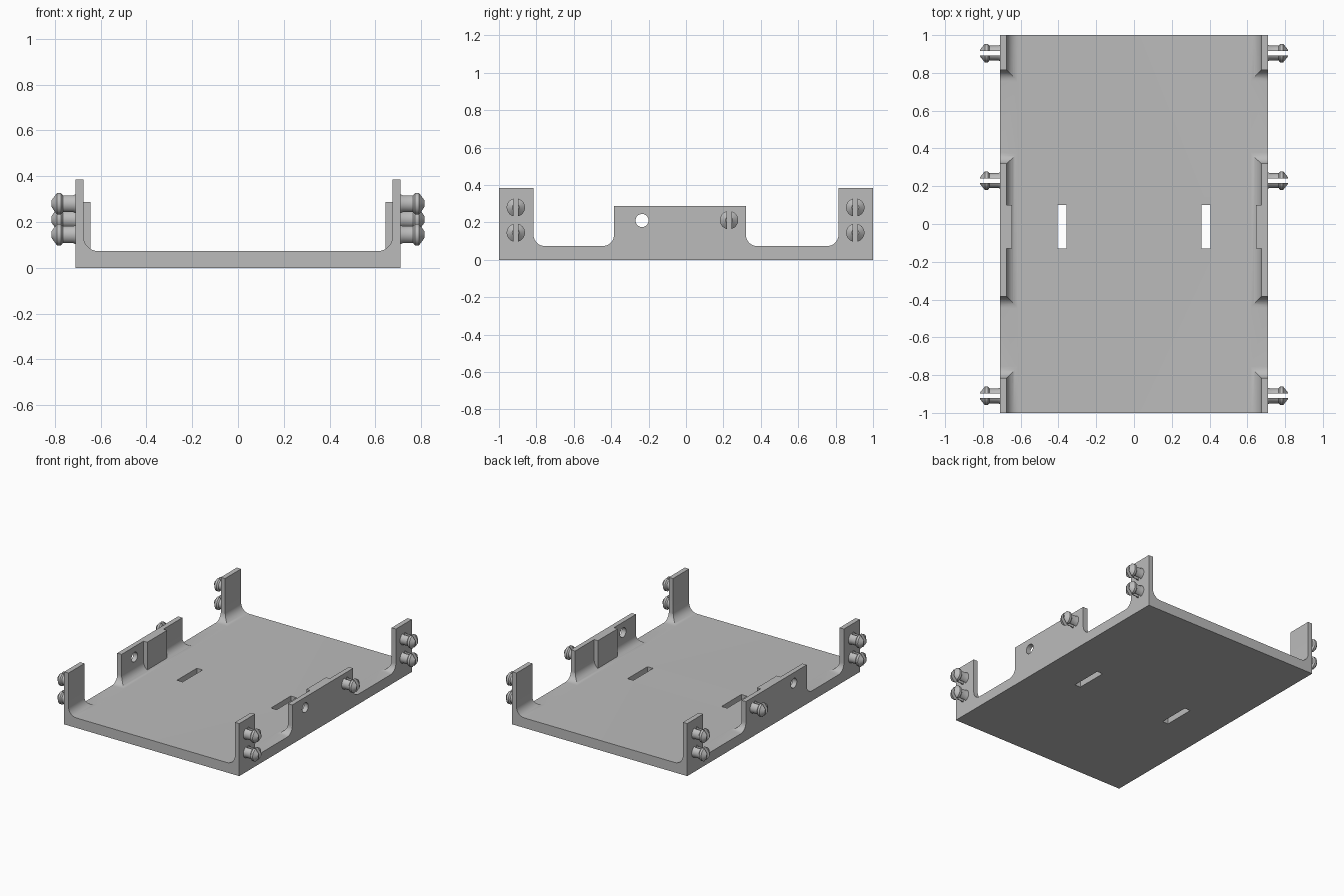
import bpy, bmesh, math
from mathutils import Vector, Matrix

if "Cube" in bpy.data.objects:
    bpy.data.objects.remove(bpy.data.objects["Cube"])

grey = bpy.data.materials.new("light_grey")
grey.diffuse_color = (0.5, 0.5, 0.5, 1)
grey.use_nodes = True
grey.node_tree.nodes["Principled BSDF"].inputs["Base Color"].default_value = grey.diffuse_color

W, FLOOR, INNER, R = 0.71, 0.073, 0.675, 0.065   # tray half width, floor, wall face, fillet
PAD_Y = (-0.13, 0.10)                            # pads and floor slots


def finish(bm, name, helper=False):
    bmesh.ops.recalc_face_normals(bm, faces=bm.faces)
    me = bpy.data.meshes.new(name)
    bm.to_mesh(me)
    bm.free()
    ob = bpy.data.objects.new(name, me)
    bpy.context.collection.objects.link(ob)
    me.materials.append(grey)
    ob.hide_render = helper
    return ob


def prism(name, points, axis, a, b, helper=False):
    """Extrude a closed outline along x (points are y,z) or y (points are x,z)."""
    bm = bmesh.new()
    place = (lambda u, v: (a, u, v)) if axis == "x" else (lambda u, v: (u, a, v))
    face = bm.faces.new([bm.verts.new(place(u, v)) for u, v in points])
    ext = bmesh.ops.extrude_face_region(bm, geom=[face])
    d = Vector((b - a, 0, 0)) if axis == "x" else Vector((0, b - a, 0))
    bmesh.ops.translate(bm, vec=d, verts=[v for v in ext["geom"] if isinstance(v, bmesh.types.BMVert)])
    return finish(bm, name, helper)


def arc(cx, cz, r, a0, a1, n=10):
    return [(cx + r * math.cos(math.radians(a0 + (a1 - a0) * i / n)),
             cz + r * math.sin(math.radians(a0 + (a1 - a0) * i / n))) for i in range(n + 1)]


def rect(u0, u1, v0, v1):
    return [(u0, v0), (u1, v0), (u1, v1), (u0, v1)]


def smooth(ob):
    bpy.ops.object.select_all(action="DESELECT")
    ob.select_set(True)
    bpy.context.view_layer.objects.active = ob
    bpy.ops.object.shade_smooth_by_angle(angle=math.radians(30))


# Tray: U-shaped section with filleted inner corners
right = arc(INNER - R, FLOOR + R, R, -90, 0) + [(INNER, 0.385), (W, 0.385), (W, 0)]
left = [(-x, z) for x, z in reversed(right)]
tray = prism("tray", right + left, "y", -1, 1)

# Cutters: wall openings with rounded bottoms, lowered middle wall, holes, floor slots
cutters = []
CUT, CR = FLOOR + 0.0006, 0.06
for y0, y1 in ((-0.815, -0.385), (0.32, 0.815)):
    outline = (arc(y0 + CR, CUT + CR, CR, 180, 270) + arc(y1 - CR, CUT + CR, CR, 270, 360)
               + [(y1, 0.5), (y0, 0.5)])
    cutters.append(prism("opening_cutter", outline, "x", -1, 1, True))
cutters.append(prism("middle_wall_cutter", rect(-0.5, 0.5, 0.287, 0.6), "x", -1, 1, True))
cutters.append(prism("hole_cutter", arc(-0.235, 0.21, 0.035, 0, 360, 32)[:-1], "x", -1, 1, True))
for s in (-1, 1):
    u0, u1 = sorted((s * 0.358, s * 0.404))
    cutters.append(prism("slot_cutter", rect(u0, u1, -0.1, 0.2), "y", *PAD_Y, True))
for c in cutters:
    mod = tray.modifiers.new("cut", "BOOLEAN")
    mod.operation, mod.solver, mod.object = "DIFFERENCE", "EXACT", c
    bpy.context.view_layer.objects.active = tray
    bpy.ops.object.modifier_apply(modifier=mod.name)
for c in cutters:
    bpy.data.objects.remove(c, do_unlink=True)
smooth(tray)

# Thick pads on the inside of the middle walls
for s, side in ((-1, "left"), (1, "right")):
    u0, u1 = sorted((s * 0.645, s * 0.69))
    prism(side + "_pad", rect(u0, u1, 0.06, 0.287), "y", *PAD_Y)

# Split snap pegs: lathed halves either side of a gap
PEG = [(-0.01, 0.043), (0.0, 0.043), (0.01, 0.039), (0.055, 0.039), (0.064, 0.049),
       (0.08, 0.049), (0.104, 0.019), (0.104, 0.0)]


def peg(name, side, y, z):
    whole = bmesh.new()
    for half in (-1, 1):
        bm = bmesh.new()
        verts = [bm.verts.new((x, 0, r)) for x, r in [(-0.01, 0.0)] + PEG]
        edges = [bm.edges.new(p) for p in zip(verts, verts[1:])]
        bmesh.ops.spin(bm, geom=verts + edges, axis=(1, 0, 0), cent=(0, 0, 0),
                       angle=math.tau, steps=32, use_duplicate=False)
        bmesh.ops.remove_doubles(bm, verts=bm.verts, dist=1e-5)
        cut = bmesh.ops.bisect_plane(bm, geom=bm.verts[:] + bm.edges[:] + bm.faces[:],
                                     plane_co=(0, half * 0.012, 0), plane_no=(0, half, 0),
                                     clear_inner=True)
        rim = [e for e in cut["geom_cut"] if isinstance(e, bmesh.types.BMEdge)]
        bmesh.ops.contextual_create(bm, geom=rim)
        tmp = bpy.data.meshes.new("tmp")
        bm.to_mesh(tmp)
        bm.free()
        whole.from_mesh(tmp)
        bpy.data.meshes.remove(tmp)
    bmesh.ops.transform(whole, verts=whole.verts,
                        matrix=Matrix.Translation((side * W, y, z)) @ Matrix.Diagonal((side, 1, 1, 1)))
    smooth(finish(whole, name))


for s, side in ((-1, "left"), (1, "right")):
    for y, end in ((-0.91, "front"), (0.905, "back")):
        for z, level in ((0.145, "lower"), (0.28, "upper")):
            peg(f"{side}_{end}_{level}_peg", s, y, z)
    peg(side + "_middle_peg", s, 0.23, 0.212)
